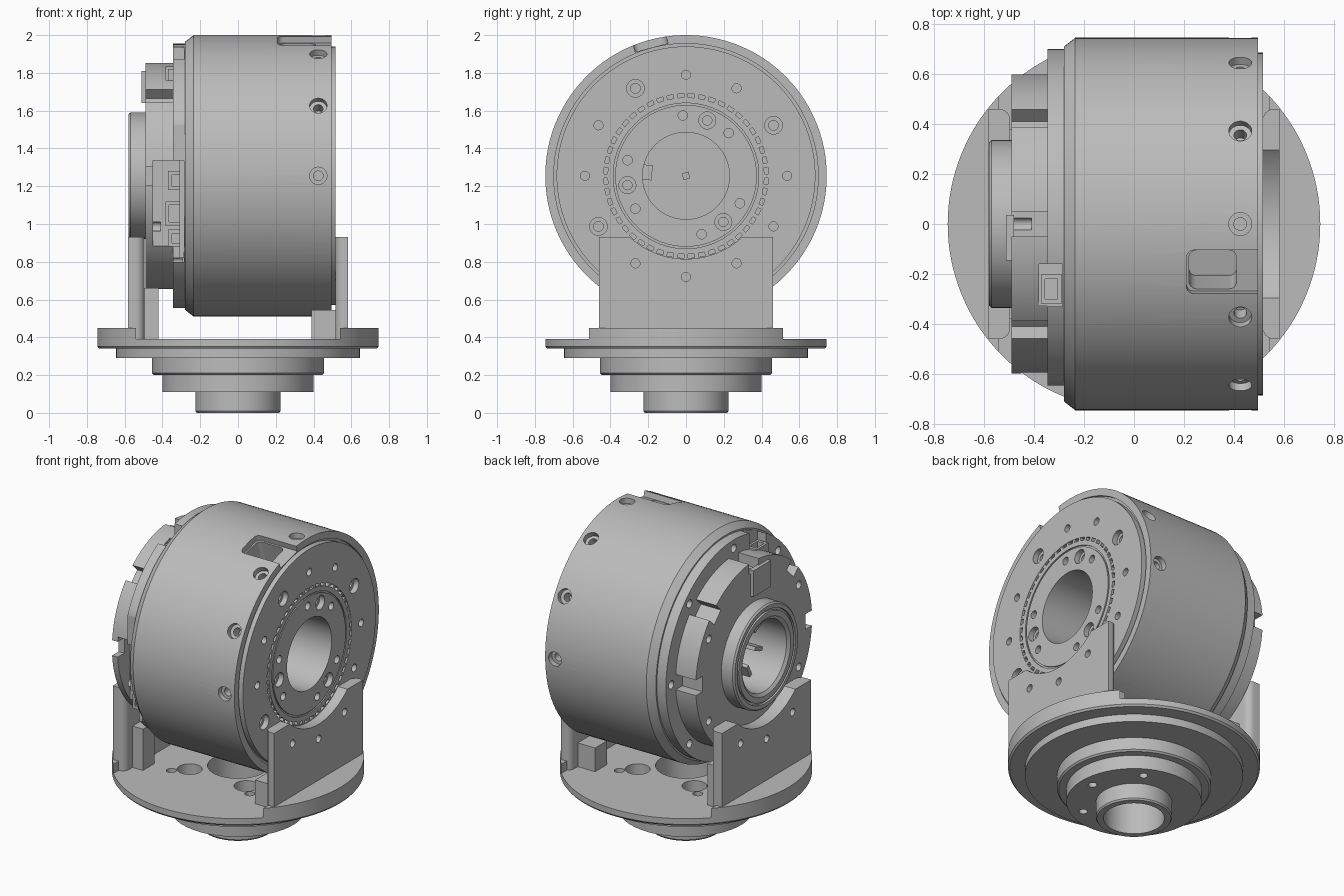
import bpy, bmesh
from math import radians, sin, cos, pi, tau
from mathutils import Matrix, Vector

if "Cube" in bpy.data.objects:
    bpy.data.objects.remove(bpy.data.objects["Cube"], do_unlink=True)

ZC = 1.255                      # height of the drum axis
T = Matrix.Translation
AXIS_X = T((0, 0, ZC)) @ Matrix.Rotation(pi / 2, 4, 'Y')

grey = bpy.data.materials.new("machined_grey")
grey.use_nodes = True
GREY = (0.5, 0.5, 0.5, 1)
grey.diffuse_color = GREY
grey.node_tree.nodes["Principled BSDF"].inputs["Base Color"].default_value = GREY


def finish(name, bm, mat=Matrix()):
    bm.transform(mat)
    bmesh.ops.recalc_face_normals(bm, faces=bm.faces)
    mesh = bpy.data.meshes.new(name)
    bm.to_mesh(mesh)
    bm.free()
    mesh.materials.append(grey)
    ob = bpy.data.objects.new(name, mesh)
    bpy.context.collection.objects.link(ob)
    return ob


def lathe(name, profile, mat=Matrix(), steps=96):
    """Spin (radius, height) points round z; close the loop unless it starts on the axis."""
    bm = bmesh.new()
    vs = [bm.verts.new((r, 0, h)) for r, h in profile]
    pairs = list(zip(vs, vs[1:]))
    if profile[0][0] > 0:
        pairs.append((vs[-1], vs[0]))
    es = [bm.edges.new(p) for p in pairs]
    bmesh.ops.spin(bm, geom=vs + es, cent=(0, 0, 0), axis=(0, 0, 1), angle=tau, steps=steps)
    bmesh.ops.remove_doubles(bm, verts=bm.verts, dist=1e-5)
    return finish(name, bm, mat)


def box(name, lo, hi, mat=Matrix(), round_edges=None, radius=0.03):
    lo, hi = Vector(lo), Vector(hi)
    bm = bmesh.new()
    bmesh.ops.create_cube(bm, size=1)
    bm.transform(T((lo + hi) / 2) @ Matrix.Diagonal((*(hi - lo), 1)))
    if round_edges:
        es = [e for e in bm.edges if round_edges(e)]
        bmesh.ops.bevel(bm, geom=es, offset=radius, segments=6, profile=0.5, affect='EDGES')
    return finish(name, bm, mat)


def cut(target, cutters):
    bpy.context.view_layer.objects.active = target
    for c in cutters:
        m = target.modifiers.new("cut", 'BOOLEAN')
        m.operation, m.solver, m.object = 'DIFFERENCE', 'EXACT', c
        bpy.ops.object.modifier_apply(modifier=m.name)
        bpy.data.objects.remove(c, do_unlink=True)


def hole(mat, r, depth=0.08):
    return lathe("cutter", [(0, .05), (r, .05), (r, -depth), (0, -depth)], mat, 20)


def counterbore(mat, r):
    return lathe("cutter", [(0, .05), (r, .05), (r, -.035), (r * .55, -.035),
                            (r * .55, -.1), (0, -.1)], mat, 24)


def on_face(x, r, deg, side=1):
    """Frame on a drum end, z pointing out; angle counted from +y towards +z."""
    a = radians(deg)
    return T((x, r * cos(a), ZC + r * sin(a))) @ Matrix.Rotation(side * pi / 2, 4, 'Y')


def radial(deg):
    """Frame on the drum axis with z pointing outwards, turned from the top."""
    return T((0, 0, ZC)) @ Matrix.Rotation(radians(deg), 4, 'X')


def upright(e):
    a, b = (v.co for v in e.verts)
    return abs(a.z - b.z) > 0.01


# Drum housing with front plate, rim groove and bearing grooves
housing = lathe("drum_housing", [
    (.23, .515), (.375, .515), (.375, .507), (.385, .507), (.385, .515), (.415, .515),
    (.415, .49), (.435, .49), (.435, .515), (.685, .515), (.685, .48), (.70, .48),
    (.70, .495), (.745, .495), (.745, -.235), (.71, -.28), (.23, -.28)], AXIS_X, 128)
cuts = [counterbore(radial(30 * i) @ T((.425, 0, .745)), .046) for i in range(12)]
for i in range(12):
    f = on_face(.515, .535, 30 * i)
    cuts.append(counterbore(f, .047) if i in (1, 4, 7) else hole(f, .024))
for i in range(3):
    a = 69 + 120 * i
    cuts.append(counterbore(on_face(.515, .314, a), .045))
    cuts += [hole(on_face(.515, .32, a + d), .025) for d in (-24, 24)]
# Window through the drum wall beside the rim
cuts.append(box("cutter", (.21, -.09, .703), (.6, .09, .85), radial(15), upright))
cuts.append(box("cutter", (.22, -.08, .5), (.41, .08, .8), radial(15), upright))
cut(housing, cuts)

# Bearing rollers in the face groove
bm = bmesh.new()
for i in range(48):
    a = tau * i / 48
    m = T((.502, .425 * cos(a), ZC + .425 * sin(a))) @ Matrix.Rotation(a, 4, 'X')
    bmesh.ops.create_cube(bm, size=.022, matrix=m)
finish("bearing_rollers", bm)

# Rear cover: flange plus scalloped cap
cover = lathe("rear_cover", [(.24, -.27), (.70, -.27), (.70, -.345), (.60, -.345),
                             (.60, -.49), (.24, -.49)], AXIS_X)
cuts = [box("cutter", (-.6, -.05, .53), (-.345, .05, .66), radial(45 * i)) for i in range(8)]
cuts += [hole(on_face(-.345, .645, 45 * i, -1), .026, .05) for i in range(8)]
cuts += [hole(on_face(-.49, .535, 60 * i + 30, -1), .025) for i in range(6)]
cuts.append(box("cutter", (-.6, -.9, .4), (-.2, -.645, 2.1)))
cuts.append(box("cutter", (-.45, -.9, .80), (-.285, -.47, 1.335)))
cuts.append(box("cutter", (-.38, -.33, 1.76), (-.285, -.16, 2.1)))
cut(cover, cuts)

# Connector sockets in the side opening and in the top slot
for n, (x0, z0, z1) in enumerate([(-.37, .88, .97), (-.385, .99, 1.12), (-.37, 1.18, 1.28)]):
    sock = box(f"side_connector_{n + 1}", (x0, -.56, z0), (-.29, -.46, z1))
    cut(sock, [box("cutter", (x0 + .02, -.7, z0 + .02), (-.31, -.5, z1 - .02))])
box("connector_board", (-.31, -.58, .82), (-.285, -.46, 1.335))
sock = box("top_connector", (-.37, -.32, 1.74), (-.29, -.20, 1.82))
cut(sock, [box("cutter", (-.355, -.30, 1.78), (-.305, -.22, 1.9))])
box("cover_block", (-.512, -.145, 1.64), (-.48, .035, 1.81))

# Rear hub ring with stepped bore
lathe("rear_hub", [(.23, -.45), (.335, -.45), (.335, -.57), (.325, -.58), (.30, -.58),
                   (.30, -.565), (.285, -.565), (.285, -.58), (.25, -.58), (.23, -.565)], AXIS_X)
lathe("bore_liner", [(.23, -.45), (.245, -.45), (.245, -.27), (.23, -.27)], AXIS_X)

# Plug closing the bore, with a square centre pin and short ribs behind
lathe("bore_plug", [(0, -.15), (.24, -.15), (.24, -.20), (0, -.20)], AXIS_X)
box("centre_pin", (-.18, -.018, -.018), (-.14, .018, .018), radial(15))
for i in range(8):
    box(f"bore_rib_{i + 1}", (-.40, -.012, .15), (-.19, .012, .235), radial(45 * i + 20))
box("bore_key", (-.15, -.04, .18), (.0, .04, .235), radial(85))

# Stepped round base with hollow spigot
base = lathe("base_flange", [
    (.18, 0), (.218, 0), (.225, .01), (.225, .11), (.40, .11), (.40, .20), (.445, .20),
    (.455, .21), (.455, .29), (.645, .29), (.645, .34), (.735, .34), (.745, .352),
    (.745, .39), (.18, .39)], steps=128)
down = Matrix.Rotation(pi, 4, 'X')
cuts = [hole(Matrix.Rotation(tau * i / 6, 4, 'Z') @ T((.32, 0, .11)) @ down, .026) for i in range(6)]
for i in range(4):
    turn = Matrix.Rotation(tau * i / 4 + pi / 4, 4, 'Z')
    cuts.append(hole(turn @ T((.29, 0, .39)), .075))
    cuts.append(hole(turn @ T((.40, 0, .39)), .03))
cut(base, cuts)

# Raised rim segments outside the brackets
rim = lathe("base_rim_segments", [(0, .38), (.745, .38), (.745, .45), (0, .45)], steps=128)
cut(rim, [box("cutter", (-.54, -1, .3), (.54, 1, .6))])

# Side brackets with curved saddle, bolt holes and gussets
for side, word, inner, gx, gz in ((1, "left", .515, .39, .545), (-1, "right", .495, .42, .66)):
    def inner_edge(e):
        return upright(e) and abs(e.verts[0].co.x) < .55
    xs = sorted((side * inner, side * .582))
    plate = box(f"{word}_bracket", (xs[0], -.46, .38), (xs[1], .46, .93), Matrix(), inner_edge, .045)
    saddle = T((side * .4, 0, 0)) @ AXIS_X
    cuts = [lathe("cutter", [(0, -.4), (.44, -.4), (.44, .4), (0, .4)], saddle)]
    cuts += [hole(on_face(side * .582, .535, a, side), .024, .15) for a in (-60, -90, -120)]
    cut(plate, cuts)
    for y in (-.32, .32):
        xs = sorted((side * gx, side * (inner + .02)))
        where = "front" if y < 0 else "back"
        box(f"{word}_gusset_{where}", (xs[0], y - .06, .38), (xs[1], y + .06, gz))

# Smooth round surfaces, keep edges crisp
bpy.ops.object.select_all(action='DESELECT')
for ob in bpy.context.collection.objects:
    if ob.type == 'MESH' and ob.data.materials and ob.data.materials[0] == grey:
        ob.select_set(True)
        bpy.context.view_layer.objects.active = ob
bpy.ops.object.shade_smooth_by_angle(angle=radians(25))
